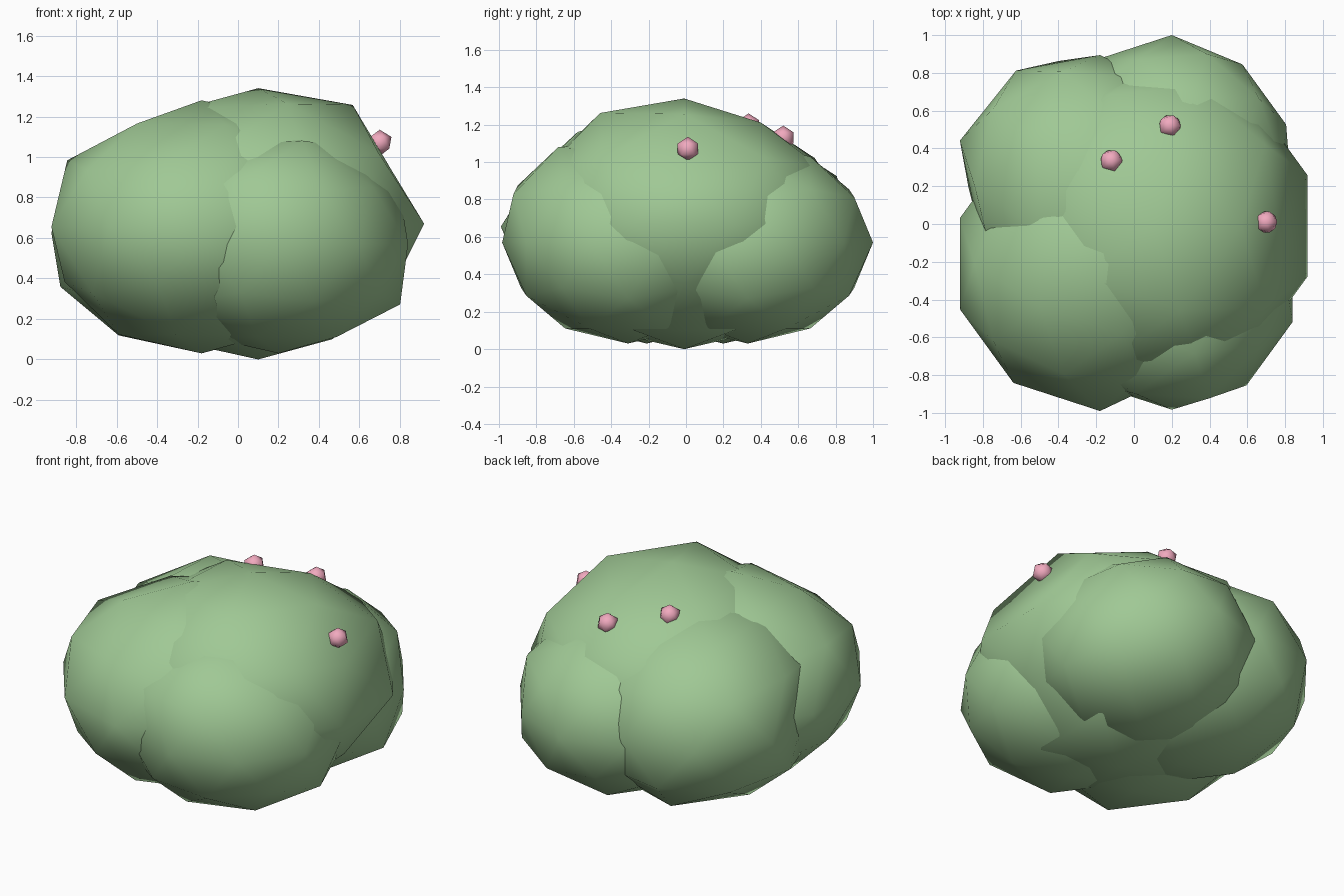
import bpy
from mathutils import Vector


def material(name, rgb):
    m = bpy.data.materials.new(name)
    m.diffuse_color = (*rgb, 1)
    return m


leaf = material("leaf_green", (0.35, 0.58, 0.30))
pink = material("berry_pink", (0.88, 0.40, 0.52))


def blob(name, centre, radii, mat, subdiv=2, bumps=()):
    """Smooth low-poly ball; bumps = (direction, scale) pushes single corners in or out."""
    bpy.ops.mesh.primitive_ico_sphere_add(subdivisions=subdiv, radius=1, location=centre)
    ob = bpy.context.object
    ob.name = name
    verts = ob.data.vertices
    for direction, factor in bumps:
        d = Vector(direction)
        v = max(verts, key=lambda p: p.co.normalized().dot(d))
        v.co *= factor
    for v in verts:
        v.co = Vector(a * b for a, b in zip(v.co, radii))
    bpy.ops.object.shade_smooth()
    ob.data.materials.append(mat)
    return ob


# Large middle clump
blob("foliage_middle", (0.1, -0.01, 0.67), (0.862, 0.862, 0.67), leaf, bumps=[
    ((0.526, 0, 0.851), 1.03), ((0.162, -0.5, 0.851), 1.04),
    ((0.162, 0.5, 0.851), 0.95), ((-0.425, 0.309, 0.851), 0.97),
    ((0.894, 0, 0.447), 0.86), ((0.724, 0.526, -0.447), 0.88),
    ((0.724, -0.526, -0.447), 0.9), ((0.851, 0, -0.526), 0.9)])

# Left clumps
blob("foliage_front_left", (-0.18, -0.21, 0.655), (0.78, 0.78, 0.625), leaf, bumps=[
    ((-0.425, -0.309, 0.851), 0.96), ((-0.425, 0.309, 0.851), 0.93),
    ((0.276, -0.85, 0.447), 0.92), ((0.162, -0.5, 0.851), 0.95),
    ((0.588, -0.809, 0), 0.92), ((0.263, -0.809, -0.526), 0.93),
    ((-0.724, 0.526, 0.447), 0.88), ((-0.263, 0.809, 0.526), 0.88),
    ((-0.263, -0.809, 0.526), 0.93), ((-0.894, 0, -0.447), 0.97)])
blob("foliage_back_left", (-0.18, 0.2, 0.625), (0.78, 0.78, 0.595), leaf, bumps=[
    ((0, 1, 0), 0.89), ((-0.951, -0.309, 0), 0.87), ((-0.588, 0.809, 0), 0.97),
    ((0.588, 0.809, 0), 0.82), ((0.276, 0.85, 0.447), 0.86),
    ((0.162, 0.5, 0.851), 0.91), ((-0.425, 0.309, 0.851), 0.97),
    ((-0.263, 0.809, 0.526), 0.96), ((0.688, 0.5, 0.526), 0.85),
    ((0.263, 0.809, -0.526), 0.9)])

# Right clumps
blob("foliage_front_right", (0.2, -0.31, 0.57), (0.673, 0.673, 0.54), leaf, bumps=[
    ((0.162, -0.5, 0.851), 1.11), ((0.276, -0.85, 0.447), 1.07),
    ((0.526, 0, 0.851), 1.04), ((-0.263, -0.809, 0.526), 1.08),
    ((-0.724, -0.526, 0.447), 1.1), ((-0.425, -0.309, 0.851), 1.06),
    ((0.851, 0, -0.526), 1.05)])
blob("foliage_back_right", (0.2, 0.33, 0.57), (0.67, 0.67, 0.54), leaf, bumps=[
    ((0.951, 0.309, 0), 0.95), ((0.588, 0.809, 0), 0.95),
    ((0.851, 0, -0.526), 1.05), ((0.688, -0.5, 0.526), 0.94),
    ((0.894, 0, 0.447), 0.97)])

# Berries
for i, p in enumerate([(0.7, 0.01, 1.07), (0.19, 0.52, 1.13), (-0.12, 0.335, 1.195)]):
    blob(f"berry_{i + 1}", p, (0.065,) * 3, pink, subdiv=1)
